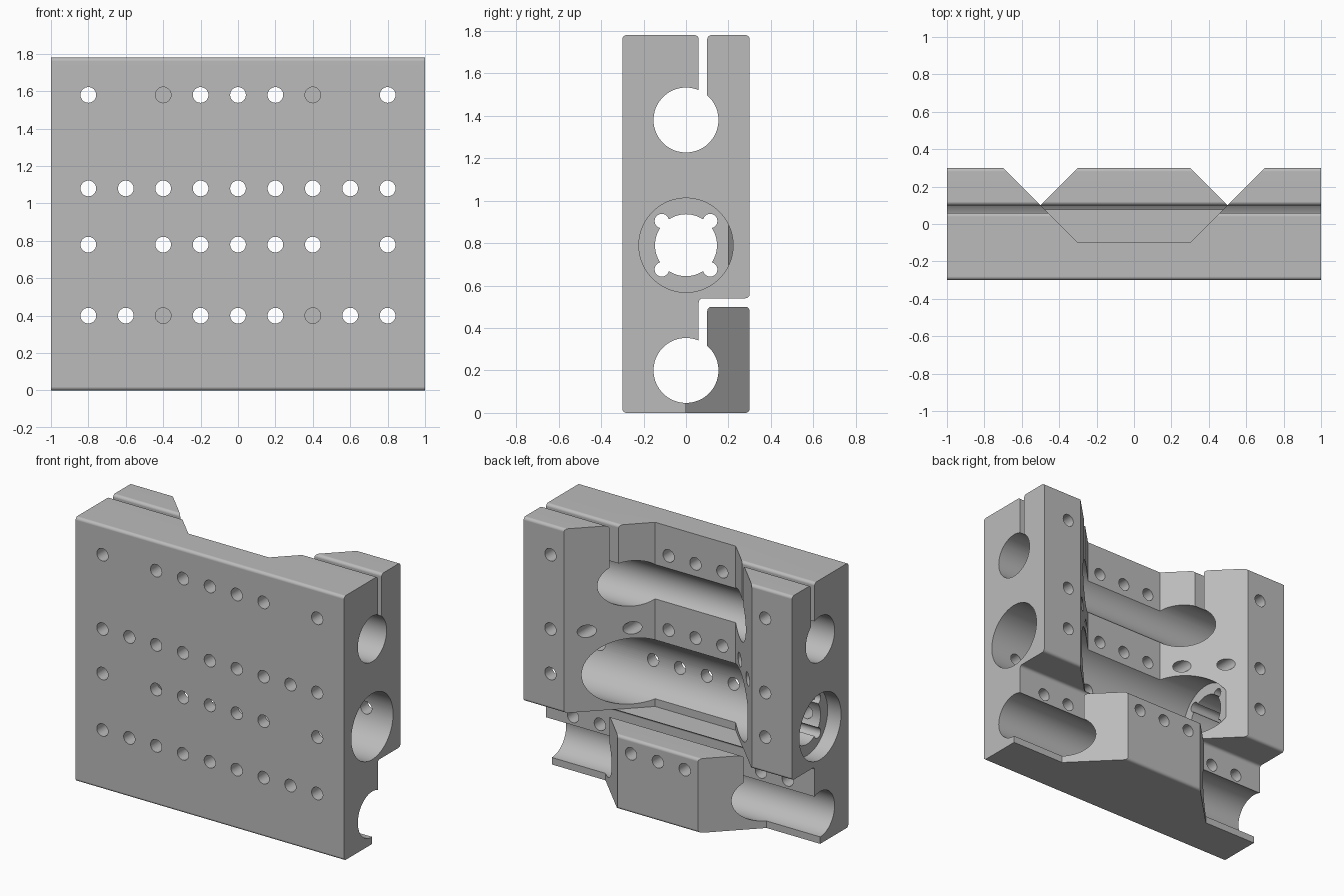
import bpy, bmesh, math
from mathutils import Vector, Matrix

if "Cube" in bpy.data.objects:
    bpy.data.objects.remove(bpy.data.objects["Cube"], do_unlink=True)

grey = bpy.data.materials.new("machined_grey")
grey.use_nodes = True
colour = (0.5, 0.5, 0.5, 1)
grey.diffuse_color = colour
grey.node_tree.nodes["Principled BSDF"].inputs["Base Color"].default_value = colour

LOW, MID, HIGH = 0.2, 0.79, 1.38      # heights of the three bores
ROD, CUP = 0.153, 0.222               # bore radii


def add_object(name, bm):
    bmesh.ops.recalc_face_normals(bm, faces=bm.faces)
    mesh = bpy.data.meshes.new(name)
    bm.to_mesh(mesh)
    bm.free()
    mesh.materials.append(grey)
    ob = bpy.data.objects.new(name, mesh)
    bpy.context.collection.objects.link(ob)
    return ob


def extrude(bm, points, depth):
    """Close a planar outline and sweep it along a vector."""
    face = bm.faces.new([bm.verts.new(p) for p in points])
    out = bmesh.ops.extrude_face_region(bm, geom=[face])
    moved = [v for v in out["geom"] if isinstance(v, bmesh.types.BMVert)]
    bmesh.ops.translate(bm, verts=moved, vec=depth)


def prism(name, outline, z0, z1):
    bm = bmesh.new()
    extrude(bm, [(x, y, z0) for x, y in outline], (0, 0, z1 - z0))
    return add_object(name, bm)


def cylinder(bm, axis, centre, radius, length, sides=64):
    turn = Matrix.Rotation(math.pi / 2, 4, "Y" if axis == "x" else "X")
    bmesh.ops.create_cone(bm, cap_ends=True, segments=sides, radius1=radius, radius2=radius,
                          depth=length, matrix=Matrix.Translation(centre) @ turn)


def x_bore(name, y, z, radius, x0, x1, sides=64):
    bm = bmesh.new()
    cylinder(bm, "x", ((x0 + x1) / 2, y, z), radius, x1 - x0, sides)
    return add_object(name, bm)


def rounded(points, r=0.02, steps=6):
    """Round the right-angled corners flagged True."""
    result = []
    for i, (y, z, soft) in enumerate(points):
        p = Vector((y, z))
        if not soft:
            result.append(p)
            continue
        u = (Vector(points[i - 1][:2]) - p).normalized()
        v = (Vector(points[(i + 1) % len(points)][:2]) - p).normalized()
        for k in range(steps + 1):
            t = k / steps * math.pi / 2
            result.append(p + r * (u + v - v * math.cos(t) - u * math.sin(t)))
    return result


def bore_arc(z, steps=60):
    """Open rod bore, running from the outer to the inner wall of its slit."""
    a, b = math.acos(0.1 / ROD), math.acos(0.06 / ROD) - 2 * math.pi
    angles = [a + (b - a) * k / steps for k in range(steps + 1)]
    return [(ROD * math.cos(t), z + ROD * math.sin(t), False) for t in angles]


# Clamp body: end profile with both slit rod bores, swept along x
profile = [(-0.3, 0, True), (0.3, 0, True), (0.3, 0.5, True), (0.1, 0.5, True)]
profile += bore_arc(LOW)
profile += [(0.06, 0.54, True), (0.3, 0.54, True), (0.3, 1.78, True), (0.1, 1.78, True)]
profile += bore_arc(HIGH)
profile += [(0.06, 1.78, True), (-0.3, 1.78, True)]
bm = bmesh.new()
extrude(bm, [(-1, p.x, p.y) for p in rounded(profile)], (2, 0, 0))
body = add_object("carriage_block", bm)

# Back pocket between the upper clamps
cutters = [prism("pocket_cutter", [(-0.3, -0.1), (0.3, -0.1), (0.8, 0.4), (-0.8, 0.4)], 0.5395, 2)]

# Flank cuts that leave the lower middle clamp
for side in (-1, 1):
    for y, z0, z1 in ((0, -0.1, 0.25), (0.08, 0.2, 0.52)):
        outline = [(0.6 - y, y), (1.1, y), (1.1, 0.4), (0.2, 0.4)]
        cutters.append(prism("flank_cutter", [(side * px, py) for px, py in outline], z0, z1))

# Nut bore with a notched flange at one end
cutters.append(x_bore("nut_bore_cutter", 0, MID, CUP, -0.6, 1.1, 96))
cutters.append(x_bore("counterbore_cutter", 0, MID, CUP, -1.1, -0.9, 96))
cutters.append(x_bore("flange_hole_cutter", 0, MID, 0.146, -1, -0.5))
for sy in (-1, 1):
    for sz in (-1, 1):
        cutters.append(x_bore("notch_cutter", sy * 0.114, MID + sz * 0.114, 0.034, -1, -0.5, 24))

# Bolt holes by row: through holes, then blind holes
rows = {1.58: ((0, 0.2, 0.8), (0.4,)), 1.08: ((0, 0.2, 0.4, 0.6, 0.8), ()),
        0.78: ((0, 0.2, 0.4, 0.8), ()), 0.4: ((0, 0.2, 0.6, 0.8), (0.4,))}
bm = bmesh.new()
for z, (through, blind) in rows.items():
    for xs, end in ((through, 0.4), (blind, -0.08)):
        for x in sorted({s * x for x in xs for s in (-1, 1)}):
            cylinder(bm, "y", (x, (end - 0.4) / 2, z), 0.042, end + 0.4, 32)
cutters.append(add_object("bolt_hole_cutter", bm))

# Apply the cuts and discard the cutters
for cutter in cutters:
    cutter.hide_render = True
    mod = body.modifiers.new(cutter.name, "BOOLEAN")
    mod.operation, mod.solver, mod.object = "DIFFERENCE", "EXACT", cutter
bpy.context.view_layer.update()
result = bpy.data.meshes.new_from_object(body.evaluated_get(bpy.context.evaluated_depsgraph_get()))
body.modifiers.clear()
body.data = result
for cutter in cutters:
    bpy.data.objects.remove(cutter, do_unlink=True)

# Smooth bores and fillets, crisp machined edges
bpy.ops.object.select_all(action="DESELECT")
body.select_set(True)
bpy.context.view_layer.objects.active = body
bpy.ops.object.shade_smooth_by_angle(angle=math.radians(30))
body.modifiers.new("even_shading", "WEIGHTED_NORMAL").keep_sharp = True
